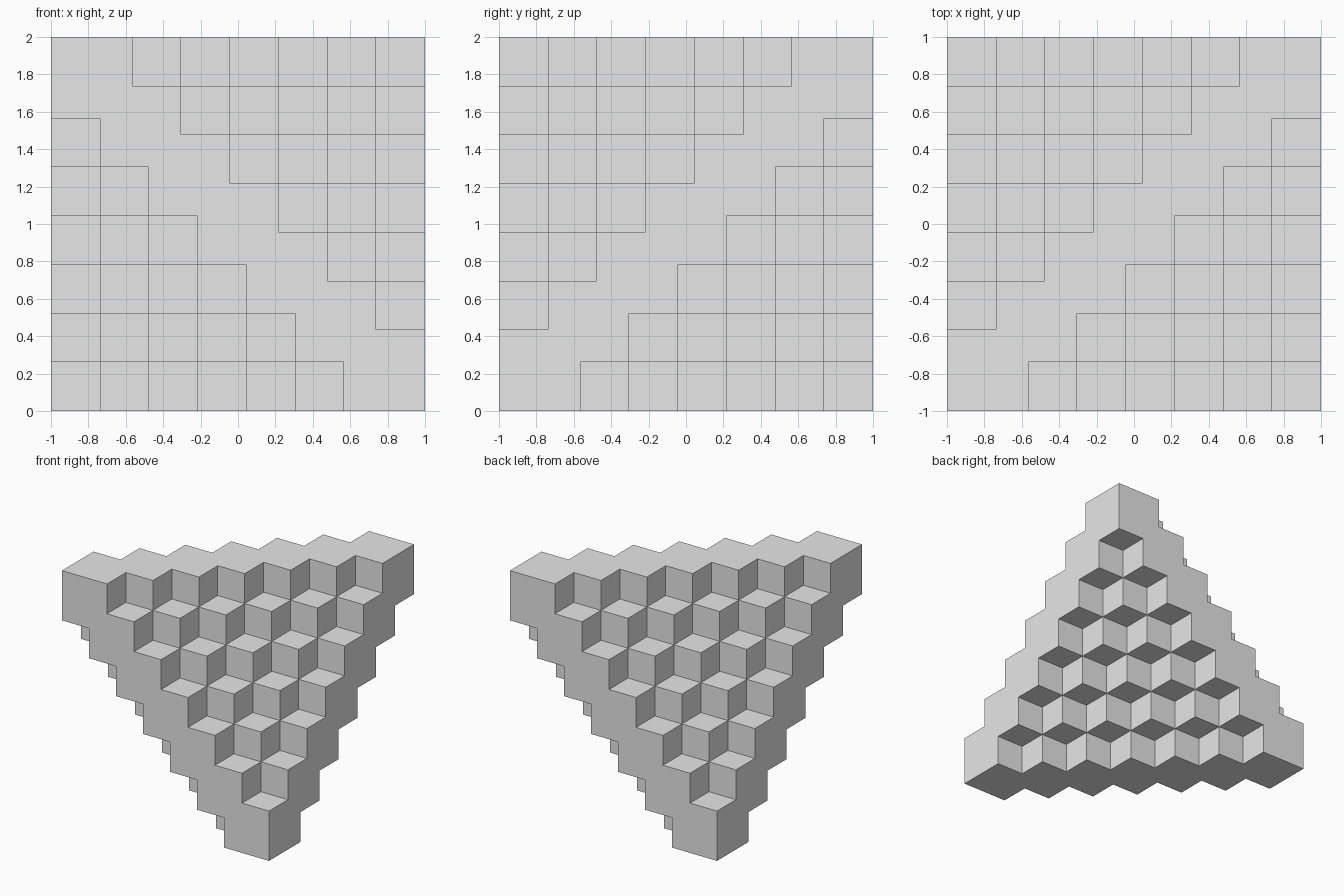
import bpy
import bmesh
from itertools import product
from math import radians
from mathutils import Vector

cube = bpy.data.objects.get("Cube")
if cube:
    bpy.data.objects.remove(cube, do_unlink=True)

LAST = 6             # seven blocks along each edge of the tetrahedron
PITCH = 6 / 23       # step between neighbouring blocks
OVERLAP = 2 / 3      # part of a step by which neighbouring blocks overlap


def in_tetrahedron(x, y, z):
    return ((x + y + z) % 2 == 0 and x + y + z >= LAST and x + y - z <= LAST
            and x - y + z <= LAST and y + z - x <= LAST)


def grid_line(n):
    return (n // 2 + (n % 2) * OVERLAP) * PITCH


def point(cell):
    x, y, z = (grid_line(n) for n in cell)
    return Vector((x - 1, y - 1, z))


# Every block fills three grid cells in each direction
solid = set()
for block in product(range(LAST + 1), repeat=3):
    if in_tetrahedron(*block):
        for offset in product(range(3), repeat=3):
            solid.add(tuple(2 * b + o for b, o in zip(block, offset)))


def neighbour(cell, axis, step):
    moved = list(cell)
    moved[axis] += step
    return tuple(moved)


SIDES = list(product(range(3), (-1, 1)))

# Close the small pockets enclosed between the blocks
for cell in product(range(2 * LAST + 3), repeat=3):
    if cell not in solid and all(neighbour(cell, a, s) in solid for a, s in SIDES):
        solid.add(cell)

# Outer skin of the joined blocks
bm = bmesh.new()
for cell in solid:
    for axis, step in SIDES:
        if neighbour(cell, axis, step) in solid:
            continue
        u, v = (axis + 1) % 3, (axis + 2) % 3
        start = neighbour(cell, axis, 1) if step > 0 else cell
        along_u = neighbour(start, u, 1)
        ring = [start, along_u, neighbour(along_u, v, 1), neighbour(start, v, 1)]
        if step < 0:
            ring.reverse()
        bm.faces.new([bm.verts.new(point(corner)) for corner in ring])
bmesh.ops.remove_doubles(bm, verts=bm.verts, dist=0.001)
bmesh.ops.dissolve_limit(bm, angle_limit=radians(1), verts=bm.verts, edges=bm.edges)

mesh = bpy.data.meshes.new("stepped_tetrahedron")
bm.to_mesh(mesh)
bm.free()

# Plain grey finish
grey = bpy.data.materials.new("light_grey")
grey.use_nodes = True
colour = (0.8, 0.8, 0.8, 1)
grey.diffuse_color = colour
grey.node_tree.nodes["Principled BSDF"].inputs["Base Color"].default_value = colour
mesh.materials.append(grey)

bpy.context.collection.objects.link(bpy.data.objects.new("stepped_tetrahedron", mesh))
